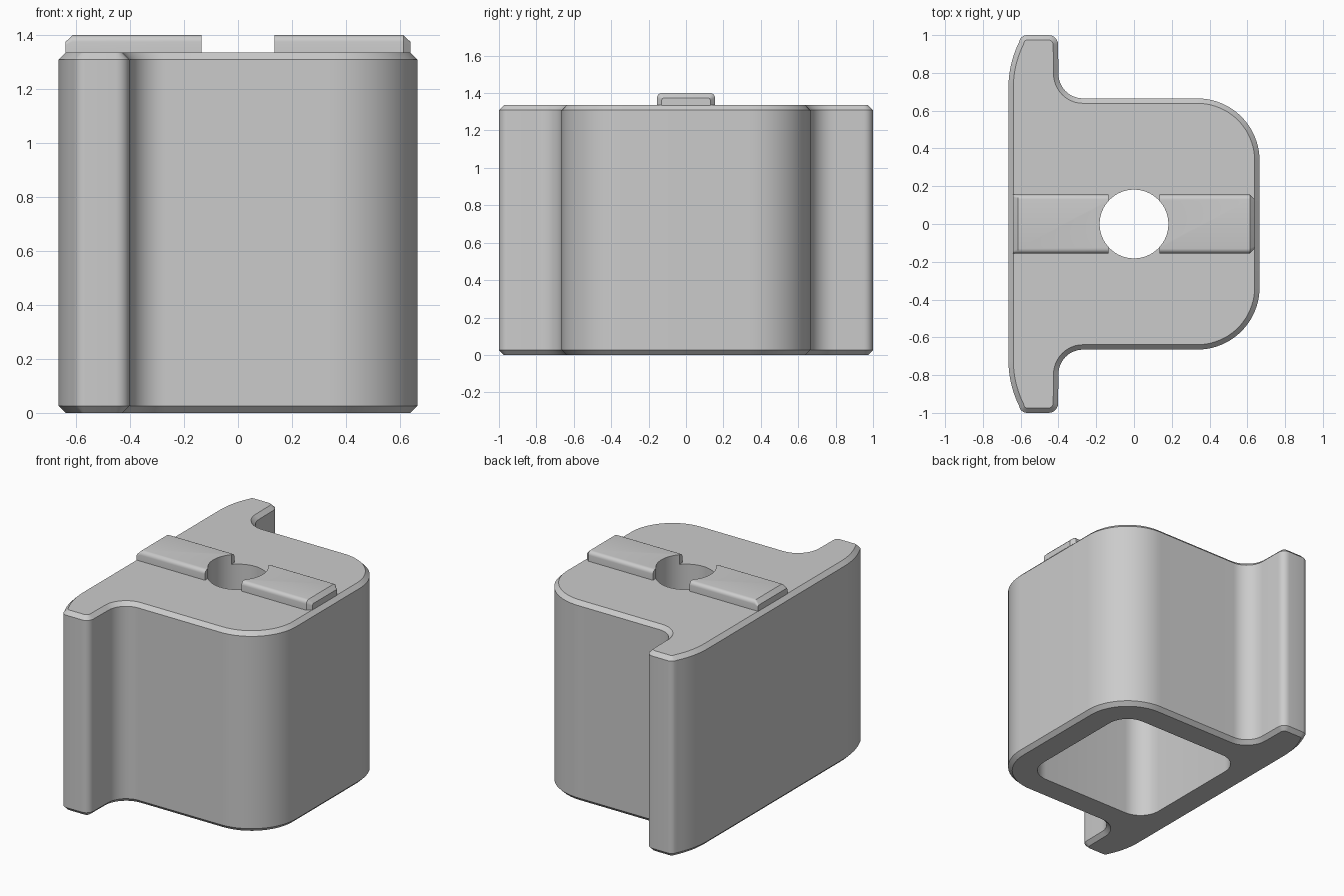
import bpy, bmesh
from math import sin, cos, radians
from mathutils import Vector

cube = bpy.data.objects.get("Cube")
if cube:
    bpy.data.objects.remove(cube, do_unlink=True)

grey = bpy.data.materials.new("plain grey")
grey.use_nodes = True
COLOUR = (0.6, 0.6, 0.6, 1)
grey.diffuse_color = COLOUR
grey.node_tree.nodes["Principled BSDF"].inputs["Base Color"].default_value = COLOUR


def arc(cx, cy, r, start, end, steps=12):
    """Points on an arc, angles in degrees."""
    angles = [radians(start + (end - start) * i / steps) for i in range(steps + 1)]
    return [Vector((cx + r * cos(a), cy + r * sin(a))) for a in angles]


def inset(loop, d):
    """Move a counter-clockwise outline inward by d."""
    result = []
    for i, p in enumerate(loop):
        a = (p - loop[i - 1]).normalized()
        b = (loop[(i + 1) % len(loop)] - p).normalized()
        na, nb = Vector((-a.y, a.x)), Vector((-b.y, b.x))
        result.append(p + (na + nb) * d / (1 + na.dot(nb)))
    return result


def loft(name, rings):
    """Closed solid through matching rings of 3D points."""
    bm = bmesh.new()
    rows = [[bm.verts.new(p) for p in ring] for ring in rings]
    n = len(rows[0])
    for low, high in zip(rows, rows[1:]):
        for i in range(n):
            j = (i + 1) % n
            bm.faces.new((low[i], low[j], high[j], high[i]))
    bm.faces.new(rows[0][::-1])
    bm.faces.new(rows[-1])
    bmesh.ops.recalc_face_normals(bm, faces=bm.faces)
    mesh = bpy.data.meshes.new(name)
    bm.to_mesh(mesh)
    bm.free()
    mesh.materials.append(grey)
    obj = bpy.data.objects.new(name, mesh)
    bpy.context.collection.objects.link(obj)
    return obj


def at_height(loop, z):
    return [(p.x, p.y, z) for p in loop]


def activate(obj):
    bpy.ops.object.select_all(action='DESELECT')
    obj.select_set(True)
    bpy.context.view_layer.objects.active = obj


def cut(obj, cutter):
    activate(obj)
    mod = obj.modifiers.new("cut", 'BOOLEAN')
    mod.operation, mod.solver, mod.object = 'DIFFERENCE', 'EXACT', cutter
    bpy.ops.object.modifier_apply(modifier=mod.name)


# Body: half outline from the rounded front corner round to the flange, then mirrored
half = arc(0.335, 0.335, 0.33, 0, 90, 20)
half += arc(-0.27, 0.795, 0.13, 270, 180)
half += arc(-0.452, 0.95, 0.05, 0, 90, 6)
half += arc(-0.565, 0.955, 0.045, 90, 145, 5)
half += arc(-0.115, 0.72, 0.55, 154, 180, 8)
outline = half + [Vector((p.x, -p.y)) for p in reversed(half)]
HEIGHT, CHAMFER = 1.335, 0.026
rim = inset(outline, CHAMFER)
body = loft("body", [at_height(rim, 0), at_height(outline, CHAMFER),
                     at_height(outline, HEIGHT - CHAMFER), at_height(rim, HEIGHT)])

# Cutters: square pocket from below and round hole through the top
pocket = []
for k, (sx, sy) in enumerate([(1, 1), (-1, 1), (-1, -1), (1, -1)]):
    pocket += arc(sx * 0.33, sy * 0.33, 0.15, 90 * k, 90 * k + 90, 10)
pocket_cutter = loft("pocket_cutter", [at_height(pocket, z) for z in (-0.1, 1.12)])
circle = arc(0, 0, 0.182, 0, 360, 64)[:-1]
hole_cutter = loft("hole_cutter", [at_height(circle, z) for z in (0.9, 1.6)])
cut(body, pocket_cutter)
cut(body, hole_cutter)


# Raised keys: round-topped bars either side of the hole
def key_section(x, half_width, top, r):
    right = arc(half_width - r, top - r, r, 0, 90, 5)
    left = arc(r - half_width, top - r, r, 90, 180, 5)
    base = HEIGHT - 0.01
    loop = [Vector((half_width, base))] + right + left + [Vector((-half_width, base))]
    return [(x, p.x, p.y) for p in loop]


keys = []
for name, side, end_width in (("left_key", 1, 0.13), ("right_key", -1, 0.155)):
    key = loft(name, [key_section(side * 0.135, 0.155, 1.4, 0.025),
                      key_section(side * 0.613, 0.155, 1.4, 0.025),
                      key_section(side * 0.64, end_width, 1.374, 0.012)])
    cut(key, hole_cutter)
    keys.append(key)

for cutter in (pocket_cutter, hole_cutter):
    bpy.data.objects.remove(cutter, do_unlink=True)

for obj in [body] + keys:
    activate(obj)
    bpy.ops.object.shade_smooth_by_angle(angle=radians(30))
